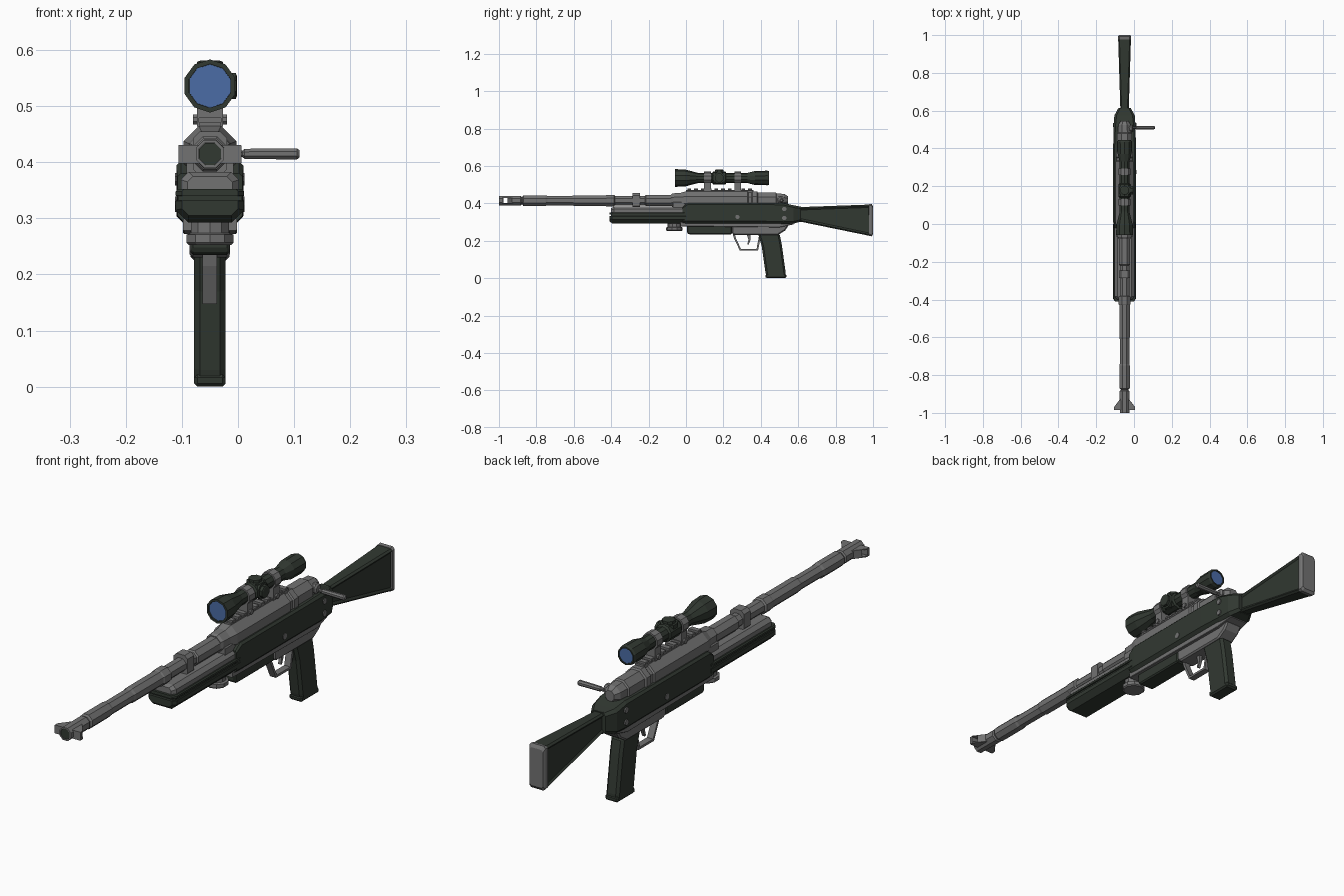
import bpy, bmesh, math
from mathutils import Vector

CX = -0.05          # centre line of the rifle
BZ = 0.415          # bore height
SZ = 0.536          # scope height


def material(name, rgb):
    m = bpy.data.materials.new(name)
    m.diffuse_color = (*rgb, 1)
    return m


GRAY = material("gun_gray", (0.17, 0.17, 0.17))
DARK = material("dark_green", (0.031, 0.040, 0.031))
BLUE = material("lens_blue", (0.07, 0.15, 0.38))


def finish(name, bm, mat):
    bmesh.ops.recalc_face_normals(bm, faces=bm.faces)
    me = bpy.data.meshes.new(name)
    bm.to_mesh(me)
    bm.free()
    ob = bpy.data.objects.new(name, me)
    me.materials.append(mat)
    bpy.context.collection.objects.link(ob)
    return ob


def skin(bm, rings):
    """Join rings of points with quads and cap both ends."""
    rows = [[bm.verts.new(p) for p in r] for r in rings]
    n = len(rows[0])
    for a, b in zip(rows, rows[1:]):
        for i in range(n):
            j = (i + 1) % n
            bm.faces.new((a[i], a[j], b[j], b[i]))
    bm.faces.new(rows[0])
    bm.faces.new(rows[-1])


def lathe(name, prof, mat, centre=(CX, 0, BZ), axis='Y', n=8):
    """Turned part: prof is (position on axis, flat radius)."""
    c, rings = Vector(centre), []
    for t, r in prof:
        r /= math.cos(math.pi / n)
        ring = []
        for i in range(n):
            a = math.pi * (2 * i + 1) / n
            u, v = r * math.cos(a), r * math.sin(a)
            off = {'X': (t, u, v), 'Y': (u, t, v), 'Z': (u, v, t)}[axis]
            ring.append(c + Vector(off))
        rings.append(ring)
    bm = bmesh.new()
    skin(bm, rings)
    return finish(name, bm, mat)


def loft(name, sections, mat, panel=0):
    """Chamfered box along y: (y, z low, z high, half width, low chamfer, high chamfer)."""
    rings = []
    for y, lo, hi, w, cb, ct in sections:
        half = [(w - cb, lo), (w, lo + cb), (w, hi - ct), (w - ct, hi)]
        ring = half + [(-x, z) for x, z in reversed(half)]
        rings.append([(CX + x, y, z) for x, z in ring])
    bm = bmesh.new()
    skin(bm, rings)
    if panel:
        bmesh.ops.recalc_face_normals(bm, faces=bm.faces)
        big = [f for f in bm.faces if abs(f.normal.x) > 0.9 and f.calc_area() > 0.01]
        bmesh.ops.inset_individual(bm, faces=big, thickness=panel, depth=-0.006)
    return finish(name, bm, mat)


def box(name, y0, y1, lo, hi, w, mat, c=0.002):
    return loft(name, [(y0, lo, hi, w, c, c), (y1, lo, hi, w, c, c)], mat)


def plate(name, pts, w, mat, bevel=0):
    """Side profile (y, z) extruded across x."""
    bm = bmesh.new()
    skin(bm, [[(CX + s * w, y, z) for y, z in pts] for s in (-1, 1)])
    ob = finish(name, bm, mat)
    if bevel:
        b = ob.modifiers.new("chamfer", 'BEVEL')
        b.width, b.segments = bevel, 1
    return ob


# Barrel with collars
lathe("barrel", [(-0.90, .020), (-0.875, .020), (-0.87, .028), (-0.75, .028), (-0.74, .025),
                 (-0.61, .025), (-0.60, .028), (-0.43, .028), (-0.425, .031), (-0.385, .031),
                 (-0.38, .025), (-0.22, .025), (-0.215, .030), (-0.07, .030)], GRAY)
box("barrel_band", -0.285, -0.245, .375, .455, .030, GRAY, .012)

# Muzzle brake: tube, swept wings and a side port cut through
port = box("port_cutter", -0.975, -0.955, .403, .428, .12, GRAY)
port.hide_render = True
port.hide_set(True)
muzzle = [lathe("muzzle_brake", [(-0.992, .020), (-1.0, .020), (-1.0, .025), (-0.885, .026), (-0.88, .022)], GRAY)]
muzzle.append(loft("muzzle_wings", [(-0.985, .398, .431, .056, .001, .001), (-0.97, .398, .431, .056, .001, .001),
                                    (-0.925, .398, .431, .022, .001, .001)], GRAY))
for ob in muzzle:
    cut = ob.modifiers.new("port", 'BOOLEAN')
    cut.operation, cut.object, cut.solver = 'DIFFERENCE', port, 'EXACT'
lathe("bore", [(-0.9985, .0195), (-0.980, .0195)], DARK)

# Receiver and bolt
lathe("receiver", [(-0.08, .030), (-0.07, .036), (-0.03, .038), (0.0, .047), (0.33, .047), (0.335, .042),
                   (0.35, .042), (0.355, .046), (0.38, .046), (0.385, .040), (0.48, .040),
                   (0.485, .035), (0.525, .033), (0.545, .02)], GRAY, (CX, 0, .418))
box("receiver_front", -0.07, 0.02, .375, .408, .042, GRAY, .004)
lathe("bolt_handle", [(0, .006), (.058, .006), (.062, .009), (.155, .010), (.16, .006)], GRAY,
      (CX, 0.51, BZ), 'X')
lathe("bolt_root", [(0, .019), (.040, .019), (.046, .012)], GRAY, (CX, 0.505, .422), 'X')

# Fore-end: dark shell with a side groove, gray tray on top
loft("fore_end", [(-0.41, .305, .332, .050, .012, .001), (-0.395, .293, .332, .061, .022, .001),
                  (0.0, .293, .332, .061, .022, .001)], DARK)
box("fore_end_core", -0.40, 0.0, .33, .345, .056, DARK)
loft("fore_end_lip", [(-0.41, .340, .352, .050, .001, .004), (-0.395, .340, .352, .061, .001, .004),
                      (0.0, .340, .352, .061, .001, .004)], DARK)
loft("fore_end_tray", [(-0.40, .35, .375, .040, .001, .01), (-0.385, .35, .383, .052, .001, .014),
                       (0.0, .35, .383, .052, .001, .014)], GRAY)

# Main body shell
loft("body", [(-0.02, .293, .380, .058, .012, .006), (0.01, .293, .402, .060, .012, .008),
              (0.42, .293, .402, .060, .012, .008), (0.52, .290, .402, .058, .012, .010),
              (0.575, .292, .390, .054, .012, .012), (0.615, .303, .382, .032, .010, .010)], DARK)
for y, z in ((0.275, .328), (0.525, .370), (0.525, .322)):
    lathe("body_pin", [(-.062, .011), (.062, .011)], GRAY, (CX, y, z), 'X')

# Lower frame, magazine and knob
loft("frame_plate", [(-0.03, .278, .30, .048, .002, .002), (0.50, .272, .30, .048, .002, .002),
                     (0.575, .288, .30, .040, .002, .002)], GRAY)
plate("frame_lower", [(0.245, .285), (0.245, .240), (0.26, .230), (0.49, .230), (0.53, .255), (0.55, .285)],
      .036, GRAY, .006)
plate("magazine", [(0.005, .285), (0.005, .243), (0.015, .235), (0.245, .235), (0.245, .285)], .035, DARK, .005)
lathe("knob", [(.253, .038), (.257, .042), (.271, .042), (.274, .034), (.30, .034)], GRAY, (CX, -0.062, 0), 'Z', 10)

# Grip, trigger and guard
plate("grip", [(0.385, .24), (0.50, .24), (0.512, .18), (0.533, .03), (0.533, .003),
               (0.432, .003), (0.425, .03), (0.405, .17)], .028, DARK, .010)
plate("grip_base", [(0.426, 0), (0.536, 0), (0.536, .022), (0.424, .022)], .028, DARK, .006)
plate("trigger_guard", [(0.25, .236), (0.256, .215), (0.288, .147), (0.385, .147), (0.402, .236), (0.392, .236),
                        (0.377, .156), (0.294, .156), (0.265, .219), (0.262, .236)], .013, GRAY)
plate("trigger", [(0.325, .235), (0.345, .235), (0.345, .205), (0.335, .18), (0.328, .182), (0.334, .205)],
      .006, GRAY)

# Butt stock with recessed side panels, and butt plate
loft("stock", [(0.60, .305, .380, .022, .007, .007), (0.985, .226, .394, .034, .007, .007)], DARK, .012)
box("stock_neck", 0.59, 0.615, .300, .384, .026, DARK, .008)
loft("butt_plate", [(0.978, .226, .396, .035, .008, .008), (0.992, .224, .398, .035, .008, .008),
                    (1.0, .235, .385, .030, .008, .008)], GRAY)

# Scope rail
box("rail", 0.0, 0.36, .455, .472, .019, GRAY)
for i in range(10):
    y = 0.008 + i * 0.036
    box("rail_tooth", y, y + 0.02, .470, .480, .021, GRAY)

# Scope tube, lenses and turrets
S = (CX, 0, SZ)
lathe("scope", [(-0.045, .037), (-0.058, .037), (-0.058, .045), (-0.005, .043), (0.065, .026), (0.14, .026),
                (0.145, .033), (0.21, .033), (0.215, .026), (0.33, .026), (0.37, .036), (0.435, .037),
                (0.445, .034), (0.445, .029), (0.435, .029)], DARK, S, n=10)
lathe("front_lens", [(-0.052, .0368), (-0.044, .0368)], BLUE, S, n=10)
lathe("rear_lens", [(0.434, .0288), (0.441, .0288)], BLUE, S, n=10)
turret = [(0, .030), (.034, .030), (.035, .023), (.046, .023), (.048, .018)]
lathe("top_turret", [(t - .003, r) for t, r in turret], DARK, (CX, 0.178, SZ), 'Z')
lathe("side_turret", turret, DARK, (CX, 0.178, SZ), 'X')

# Scope mounts with clamp screws
for y in (0.115, 0.277):
    lathe("mount_ring", [(y - .018, .032), (y + .018, .032)], GRAY, S, n=10)
    box("mount_foot", y - .018, y + .018, .462, .515, .023, GRAY)
    lathe("mount_screw", [(-.030, .009), (.030, .009)], GRAY, (CX, y, .476), 'X')
